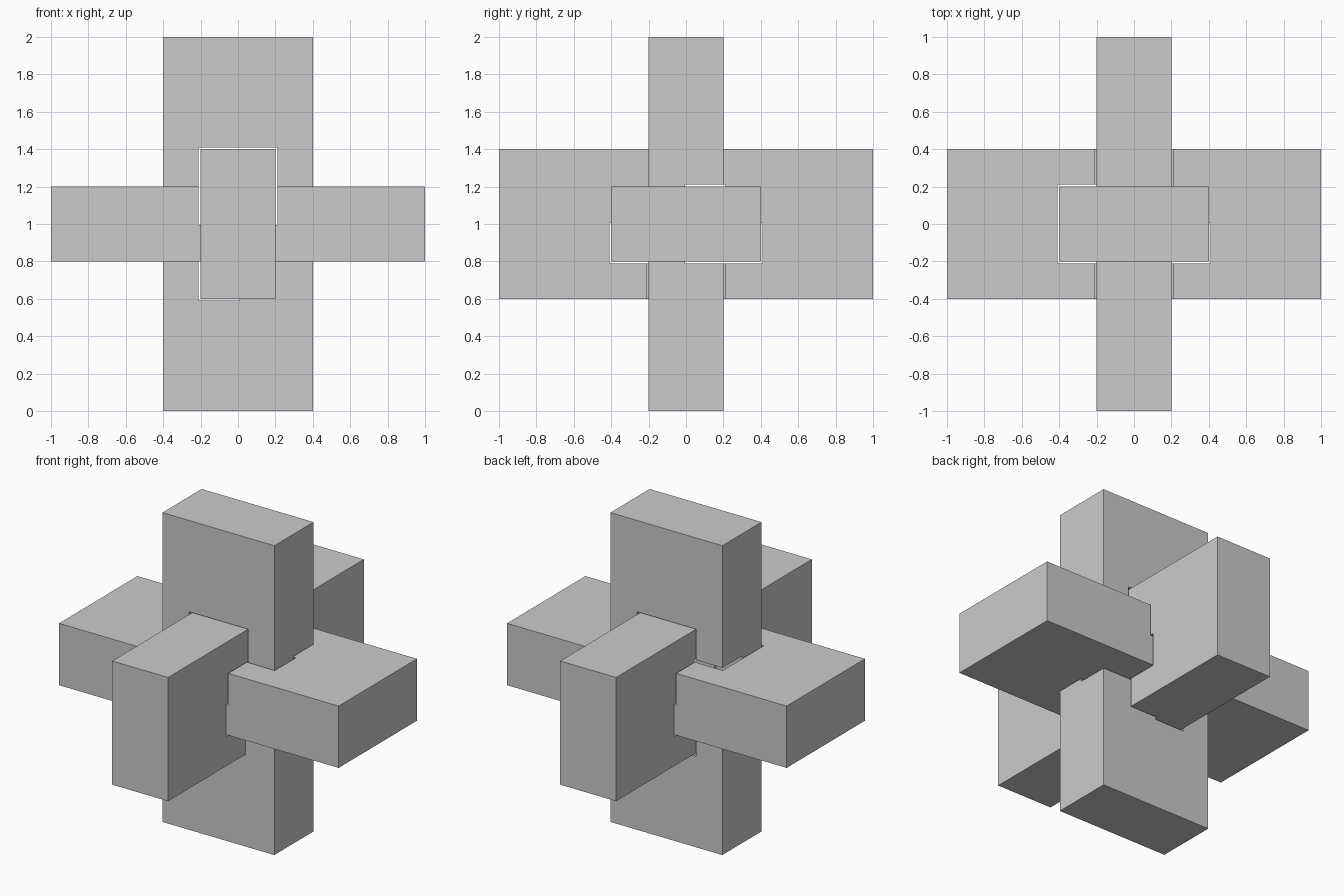
import bpy
import bmesh

if "Cube" in bpy.data.objects:
    bpy.data.objects.remove(bpy.data.objects["Cube"])

G = 0.21    # half thickness of a plate plus clearance
W = 0.41    # half width of a plate plus clearance
E = 0.005   # clearance at the mid planes
F = 1.5     # cut right through


def box(name, x, y, z):
    """Box from ranges; z is measured from the puzzle centre at height 1."""
    bm = bmesh.new()
    bmesh.ops.create_cube(bm, size=1)
    for v in bm.verts:
        for i, (lo, hi) in enumerate((x, y, z)):
            v.co[i] = lo if v.co[i] < 0 else hi
        v.co.z += 1
    me = bpy.data.meshes.new(name)
    bm.to_mesh(me)
    bm.free()
    ob = bpy.data.objects.new(name, me)
    bpy.context.collection.objects.link(ob)
    return ob


def plate(name, half, cuts):
    """Plain plate with box-shaped notches and windows cut away."""
    ob = box(name, *[(-h, h) for h in half])
    for c in cuts:
        cutter = box(name + "_cutter", *c)
        mod = ob.modifiers.new("cut", 'BOOLEAN')
        mod.operation = 'DIFFERENCE'
        mod.solver = 'EXACT'
        mod.object = cutter
        bpy.context.view_layer.update()
        dg = bpy.context.evaluated_depsgraph_get()
        me = bpy.data.meshes.new_from_object(ob.evaluated_get(dg))
        ob.modifiers.clear()
        ob.data = me
        bpy.data.objects.remove(cutter)
    return ob


# Side-to-side plate: top notch for the depth plate, L window for the upright
plate("side_plate", (1, 0.4, 0.2), [
    ((-G, G), (-F, F), (-E, F)),
    ((-W, W), (-G, E), (-F, F)),
    ((-W, E), (-G, G), (-F, F)),
])

# Front-to-back plate: wide window, key slot above it, groove for the upright
plate("depth_plate", (0.2, 1, 0.4), [
    ((-F, F), (-W, W), (-G, E)),
    ((-F, F), (-E, G), (-G, G)),
    ((-E, F), (-G, G), (-F, E)),
])

# Upright plate: L window for the depth plate, rear notch for the side plate
plate("upright_plate", (0.4, 0.2, 1), [
    ((-G, G), (-F, F), (-E, W)),
    ((-G, E), (-F, F), (-W, W)),
    ((-F, F), (-E, F), (-G, G)),
])
